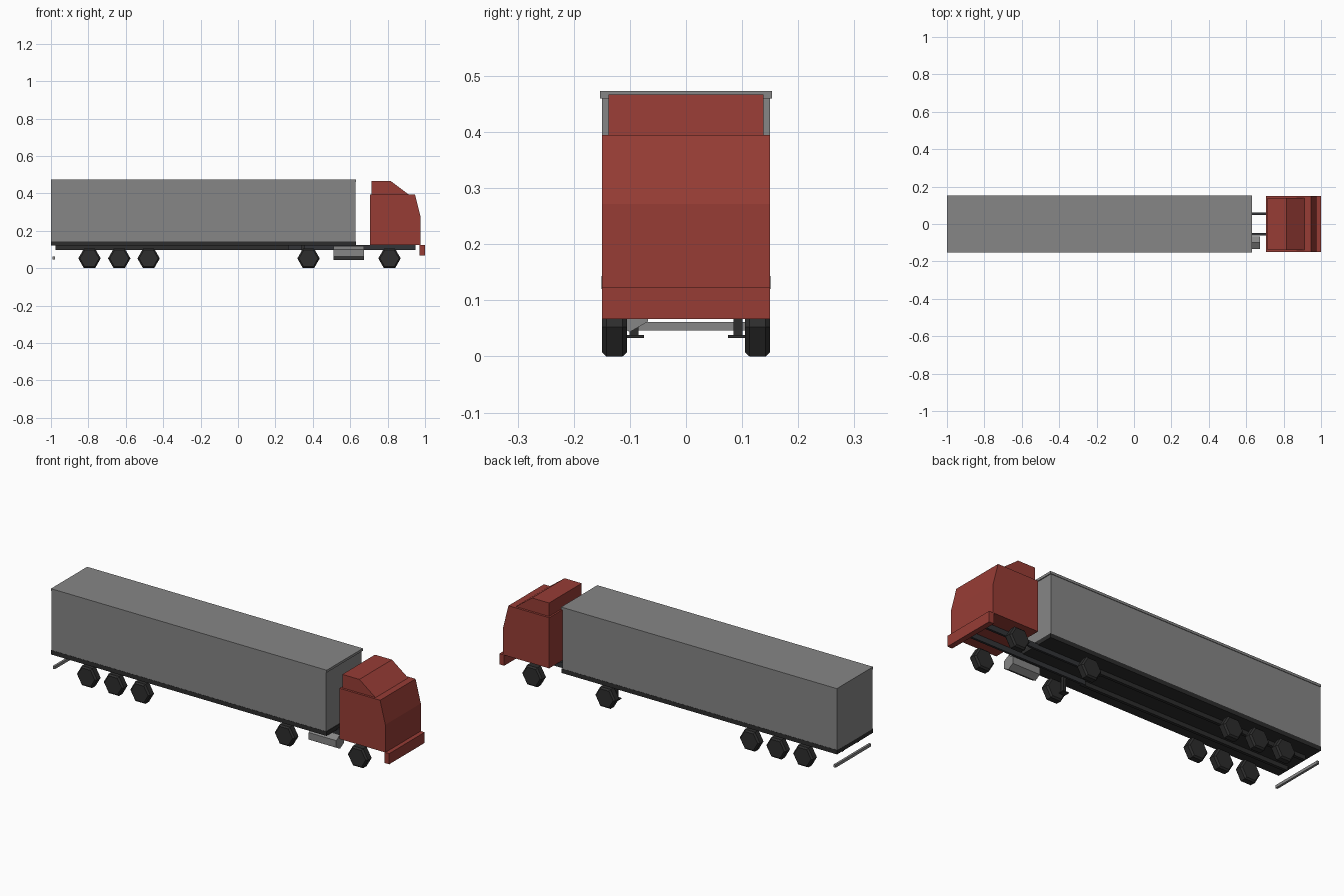
import bpy, bmesh, math
from mathutils import Vector

cube = bpy.data.objects.get("Cube")
if cube:
    bpy.data.objects.remove(cube, do_unlink=True)


def material(name, rgb):
    m = bpy.data.materials.new(name)
    m.use_nodes = True
    m.diffuse_color = (*rgb, 1)
    m.node_tree.nodes["Principled BSDF"].inputs["Base Color"].default_value = (*rgb, 1)
    return m


RED = material("cab red", (0.31, 0.046, 0.036))
GREY = material("trailer grey", (0.24, 0.24, 0.24))
BLACK = material("tyre black", (0.026, 0.026, 0.026))
STEEL = material("chassis dark steel", (0.032, 0.034, 0.038))


def loft(name, rings, mat):
    """Solid through a list of equal-length rings of points, capped at both ends."""
    bm = bmesh.new()
    loops = [[bm.verts.new(p) for p in ring] for ring in rings]
    n = len(loops[0])
    for a, b in zip(loops, loops[1:]):
        for i in range(n):
            j = (i + 1) % n
            bm.faces.new((a[i], a[j], b[j], b[i]))
    bm.faces.new(loops[0])
    bm.faces.new(loops[-1])
    bmesh.ops.recalc_face_normals(bm, faces=bm.faces)
    mesh = bpy.data.meshes.new(name)
    bm.to_mesh(mesh)
    bm.free()
    mesh.materials.append(mat)
    obj = bpy.data.objects.new(name, mesh)
    bpy.context.collection.objects.link(obj)
    return obj


def side_profile(name, points, y0, y1, mat):
    """Extrude an x-z outline across the width."""
    return loft(name, [[Vector((x, y, z)) for x, z in points] for y in (y0, y1)], mat)


def box(name, x, y, z, mat):
    outline = [(x[0], z[0]), (x[1], z[0]), (x[1], z[1]), (x[0], z[1])]
    return side_profile(name, outline, y[0], y[1], mat)


def hexagon(radius, start=0):
    return [(radius * math.cos(start + k * math.pi / 3),
             radius * math.sin(start + k * math.pi / 3)) for k in range(6)]


W = 0.15  # half width

# Trailer
box("trailer_body", (-1, 0.627), (-W, W), (0.142, 0.462), GREY)
box("trailer_roof", (-1, 0.632), (-0.153, 0.153), (0.46, 0.473), GREY)
box("trailer_floor", (-1, 0.63), (-0.151, 0.151), (0.12, 0.143), BLACK)
box("rear_guard_bar", (-0.991, -0.979), (-W, W), (0.046, 0.061), GREY)

# Cab
side_profile("cab_body", [(0.705, 0.124), (0.705, 0.395), (0.946, 0.395),
                          (0.977, 0.272), (0.977, 0.124)], -W, W, RED)
side_profile("roof_deflector", [(0.714, 0.394), (0.714, 0.467), (0.815, 0.467),
                                (0.912, 0.394)], -0.138, 0.138, RED)
box("front_bumper", (0.971, 1.0), (-W, W), (0.067, 0.124), RED)

# Rails and landing legs, one of each per side
for tag, s in (("a", -1), ("b", 1)):
    box("trailer_rail_" + tag, (-0.975, 0.27), (s * 0.056, s * 0.072), (0.097, 0.121), BLACK)
    box("tractor_rail_" + tag, (0.25, 0.95), (s * 0.049, s * 0.061), (0.096, 0.125), STEEL)
    box("landing_leg_" + tag, (0.339, 0.355), (s * 0.085, s * 0.101), (0.036, 0.121), BLACK)
    box("landing_foot_" + tag, (0.33, 0.364), (s * 0.075, s * 0.112), (0.033, 0.038), BLACK)

# Six-sided wheels with chamfered rims
for i, cx in enumerate((-0.794, -0.635, -0.478, 0.377, 0.81)):
    for tag, s in (("a", -1), ("b", 1)):
        rings = [[Vector((cx + u, s * y, 0.052 + v)) for u, v in hexagon(r)]
                 for y, r in ((0.105, 0.051), (0.113, 0.06), (0.142, 0.06), (W, 0.051))]
        loft(f"wheel_{i + 1}_{tag}", rings, BLACK)

# Fuel tank
loft("fuel_tank", [[Vector((x, -0.1 + u, 0.081 + v)) for u, v in hexagon(0.0375, math.pi / 6)]
                   for x in (0.511, 0.674)], GREY)
